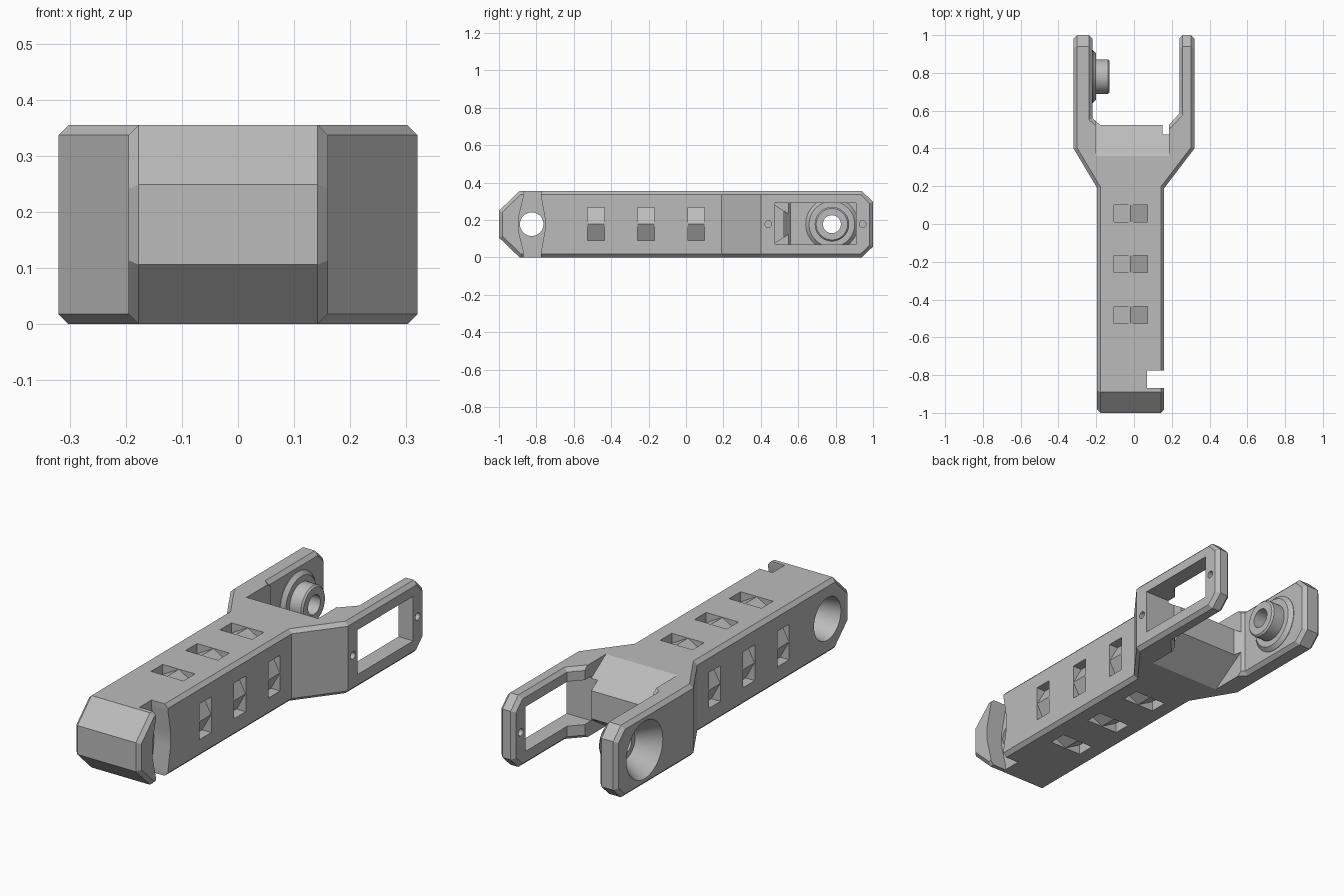
import bpy, bmesh, math
from mathutils import Matrix, Vector

if "Cube" in bpy.data.objects:
    bpy.data.objects.remove(bpy.data.objects["Cube"], do_unlink=True)

TOP, MID = 0.355, 0.1775
LEFT, RIGHT = -0.195, 0.16          # side planes of the beam
PIVOT_Y, HOLE_Y = 0.78, -0.825

grey = bpy.data.materials.new("plain grey")
grey.use_nodes = True
grey.diffuse_color = (0.5, 0.5, 0.5, 1)
grey.node_tree.nodes["Principled BSDF"].inputs["Base Color"].default_value = (0.5, 0.5, 0.5, 1)


def finish(name, bm):
    bmesh.ops.recalc_face_normals(bm, faces=bm.faces)
    mesh = bpy.data.meshes.new(name)
    bm.to_mesh(mesh)
    bm.free()
    mesh.materials.append(grey)
    obj = bpy.data.objects.new(name, mesh)
    bpy.context.collection.objects.link(obj)
    return obj


def prism_mesh(points, lo, hi, axis):
    """Extrude a 2D outline along one axis; the outline uses the other two."""
    bm = bmesh.new()
    verts = []
    for p in points:
        co = list(p)
        co.insert("xyz".index(axis), lo)
        verts.append(bm.verts.new(co))
    face = bm.faces.new(verts)
    step = Vector([hi - lo if a == axis else 0 for a in "xyz"])
    new = bmesh.ops.extrude_face_region(bm, geom=[face])["geom"]
    bmesh.ops.translate(bm, vec=step, verts=[v for v in new if isinstance(v, bmesh.types.BMVert)])
    return bm


def prism(name, points, lo, hi, axis):
    return finish(name, prism_mesh(points, lo, hi, axis))


def lathe(name, profile, y, z, steps=48):
    """Solid of revolution about the x axis, from (x, radius) points."""
    bm = bmesh.new()
    rings = []
    for x, r in profile:
        rings.append([bm.verts.new((x, y + r * math.cos(a), z + r * math.sin(a)))
                      for a in (2 * math.pi * i / steps for i in range(steps))])
    for a, b in zip(rings, rings[1:]):
        for i in range(steps):
            j = (i + 1) % steps
            bm.faces.new((a[i], a[j], b[j], b[i]))
    bm.faces.new(rings[0])
    bm.faces.new(rings[-1])
    return finish(name, bm)


def apply(obj, mod):
    bpy.context.view_layer.objects.active = obj
    bpy.ops.object.modifier_apply(modifier=mod.name)


def combine(obj, other, operation="DIFFERENCE"):
    mod = obj.modifiers.new("join", "BOOLEAN")
    mod.operation, mod.object, mod.solver = operation, other, "EXACT"
    apply(obj, mod)
    bpy.data.objects.remove(other, do_unlink=True)


# Beam with a two-armed fork
outline = [(LEFT, -1), (RIGHT, -1), (RIGHT, 0.19), (0.32, 0.4), (0.32, 1), (0.24, 1),
           (0.24, 0.585), (0.185, 0.525), (-0.18, 0.525), (-0.22, 0.56), (-0.22, 1),
           (-0.32, 1), (-0.32, 0.4), (LEFT, 0.19)]
bm = prism_mesh(outline, 0, TOP, "z")
bmesh.ops.recalc_face_normals(bm, faces=bm.faces)

# Sloped corners on the front end and on the arm tips
for y, run, rise in ((-1, 0.11, 0.106), (1, 0.06, 0.058)):
    for up in (-1, 1):
        normal = Vector((0, math.copysign(rise, y), up * run))
        point = (0, y, MID + up * (MID - rise))
        bmesh.ops.bisect_plane(bm, geom=bm.verts[:] + bm.edges[:] + bm.faces[:],
                               plane_co=point, plane_no=normal, clear_outer=True)
        bmesh.ops.holes_fill(bm, edges=[e for e in bm.edges if e.is_boundary], sides=0)
link = finish("fork_link", bm)

# Chamfered outer edges
mod = link.modifiers.new("chamfer", "BEVEL")
mod.width, mod.segments = 0.018, 1
mod.limit_method, mod.angle_limit = "ANGLE", math.radians(62)
apply(link, mod)

# Wedge between the arms
for up in (-1, 1):
    wedge = [(0.36, MID + up * MID), (0.57, MID + up * 0.04),
             (0.57, MID + up * 0.25), (0.36, MID + up * 0.25)]
    combine(link, prism("wedge_cutter", wedge, -0.205, 0.185, "x"))

# Rectangular window and screw holes in the left arm
window = [(0.475, 0.07), (0.91, 0.07), (0.91, 0.29), (0.475, 0.29)]
combine(link, prism("window_cutter", window, 0.15, 0.4, "x"))
for y in (0.44, 0.945):
    combine(link, lathe("screw_cutter", [(0.2, 0.018), (0.4, 0.018)], y, MID, 20))

# Hollow pivot boss on the right arm, with a conical recess outside
boss = [(-0.24, 0.14), (-0.218, 0.14), (-0.2, 0.122), (-0.2, 0.092),
        (-0.138, 0.092), (-0.13, 0.084)]
combine(link, lathe("pivot_boss", boss, PIVOT_Y, MID), "UNION")
recess = [(-0.35, 0.162), (-0.32, 0.142), (-0.215, 0.075), (-0.215, 0.048), (-0.1, 0.048)]
combine(link, lathe("recess_cutter", recess, PIVOT_Y, MID))

# Flared slot and tapered hole at the front end
slot = [(-0.868, -0.1), (-0.868, 0.03), (-0.895, 0.14), (-0.895, 0.215), (-0.868, 0.325),
        (-0.868, 0.5), (-0.775, 0.5), (-0.775, 0.325), (-0.755, 0.215), (-0.755, 0.14),
        (-0.775, 0.03), (-0.775, -0.1)]
combine(link, prism("slot_cutter", slot, 0.07, 0.3, "x"))
taper = [(-0.215, 0.108), (LEFT, 0.105), (0.05, 0.063), (0.12, 0.063)]
combine(link, lathe("hole_cutter", taper, HOLE_Y, MID))

# Ridged tie pockets in rows on all four sides
ridge = [(-0.088, 0.02), (-0.088, -0.05), (0, -0.001), (0.088, -0.05), (0.088, 0.02)]
mid_x = (LEFT + RIGHT) / 2
sides = [[(RIGHT + d, MID + u) for u, d in ridge],
         [(LEFT - d, MID + u) for u, d in ridge],
         [(mid_x + u, TOP + d) for u, d in ridge],
         [(mid_x + u, -d) for u, d in ridge]]
for y in (-0.482, -0.213, 0.055):
    for shape in sides:
        combine(link, prism("pocket_cutter", shape, y - 0.045, y + 0.045, "y"))

# Smooth the round parts and keep the machined edges sharp
bpy.ops.object.select_all(action="DESELECT")
link.select_set(True)
bpy.context.view_layer.objects.active = link
bpy.ops.object.shade_smooth_by_angle(angle=math.radians(20))
